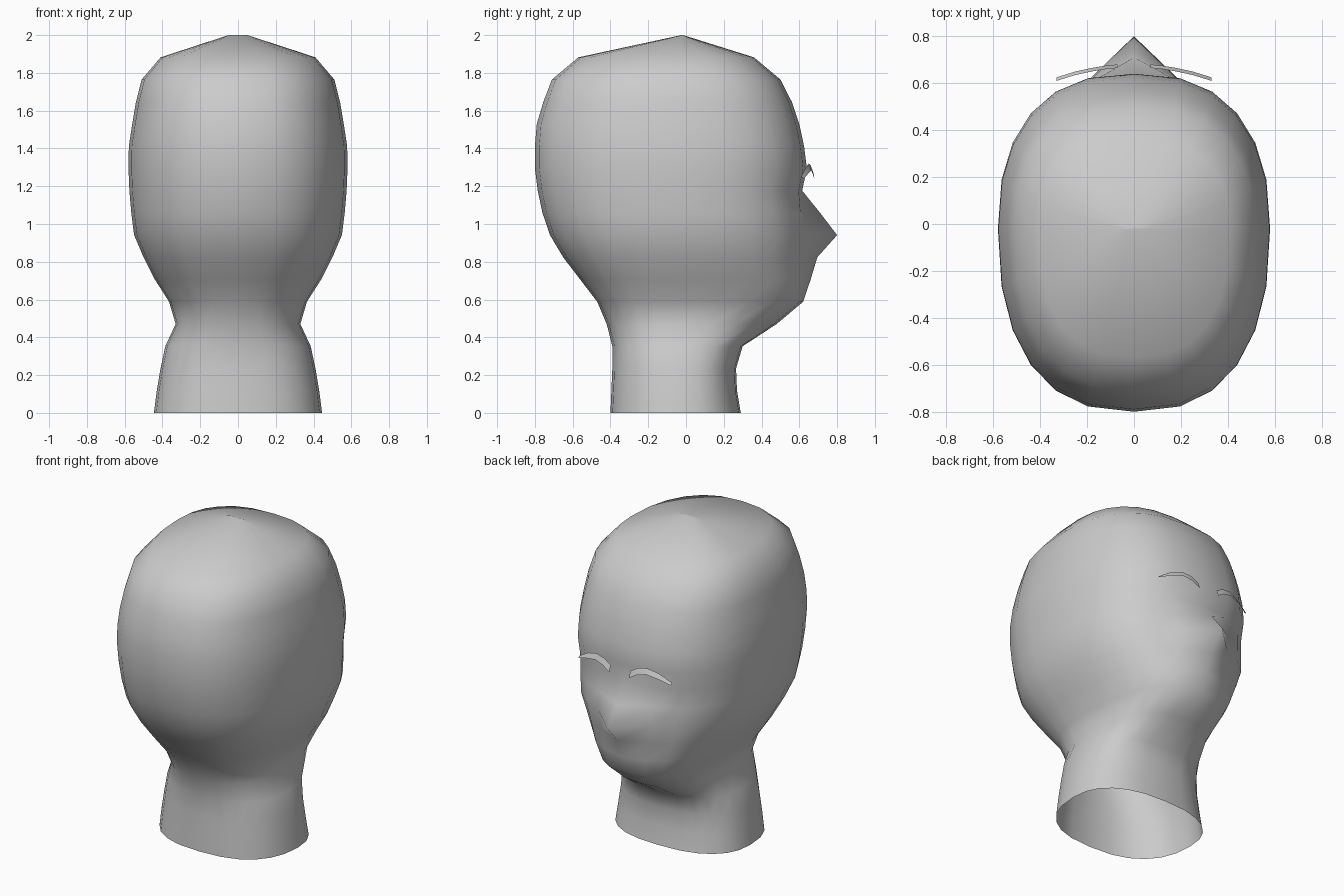
import bpy, bmesh, math

cube = bpy.data.objects.get("Cube")
if cube:
    bpy.data.objects.remove(cube, do_unlink=True)

grey = bpy.data.materials.new("plain_grey")
grey.use_nodes = True
colour = (0.6, 0.6, 0.6, 1)
grey.diffuse_color = colour
grey.node_tree.nodes["Principled BSDF"].inputs["Base Color"].default_value = colour


def make_object(name, bm):
    mesh = bpy.data.meshes.new(name)
    bm.to_mesh(mesh)
    bm.free()
    mesh.materials.append(grey)
    for face in mesh.polygons:
        face.use_smooth = True
    obj = bpy.data.objects.new(name, mesh)
    bpy.context.collection.objects.link(obj)
    return obj


# Head sections: half width, back y, front y, extra reach of the nose line
SECTIONS = [
    (0.445, -0.40, 0.29, 0),
    (0.43, -0.395, 0.27, 0),
    (0.41, -0.39, 0.265, 0),
    (0.385, -0.39, 0.30, 0),
    (0.33, -0.42, 0.48, 0),
    (0.365, -0.47, 0.62, 0),
    (0.44, -0.56, 0.635, 0.025),
    (0.50, -0.65, 0.63, 0.065),
    (0.55, -0.72, 0.64, 0.16),
    (0.565, -0.76, 0.625, 0.085),
    (0.575, -0.785, 0.615, 0),
    (0.58, -0.80, 0.64, 0),
    (0.578, -0.80, 0.625, 0),
    (0.56, -0.79, 0.60, 0),
    (0.54, -0.755, 0.56, 0),
    (0.51, -0.71, 0.50, 0),
    (0.41, -0.57, 0.36, 0),
    (0.05, -0.025, -0.015, 0),
]
SEGMENTS = 24
CENTRE = -0.02


def signed_power(value, power):
    return math.copysign(abs(value) ** power, value)


# Head and neck: rounded sections lofted upward, open at the base
bm = bmesh.new()
rings = []
for level, (width, back, front, nose) in enumerate(SECTIONS):
    ring = []
    z = 2 * level / (len(SECTIONS) - 1)
    for i in range(SEGMENTS):
        angle = math.tau * i / SEGMENTS
        x = width * signed_power(math.sin(angle), 0.8)
        c = signed_power(math.cos(angle), 0.85)
        reach = front - CENTRE if c > 0 else CENTRE - back
        y = CENTRE + reach * c + (nose if i == 0 else 0)
        ring.append(bm.verts.new((x, y, z)))
    rings.append(ring)
for low, high in zip(rings, rings[1:]):
    for i in range(SEGMENTS):
        j = (i + 1) % SEGMENTS
        bm.faces.new((low[j], low[i], high[i], high[j]))
bm.faces.new(reversed(rings[-1]))
bmesh.ops.recalc_face_normals(bm, faces=bm.faces)
make_object("head", bm)

# Eyebrows: arched strips tapering outward, (x, y, upper z, lower z)
BROW = [
    (0.07, 0.68, 1.28, 1.24),
    (0.12, 0.675, 1.31, 1.27),
    (0.18, 0.665, 1.32, 1.285),
    (0.25, 0.65, 1.30, 1.27),
    (0.33, 0.625, 1.25, 1.24),
]
for side, name in ((1, "left_eyebrow"), (-1, "right_eyebrow")):
    bm = bmesh.new()
    pairs = [(bm.verts.new((side * x, y - 0.015, top)),
              bm.verts.new((side * x, y, bottom)))
             for x, y, top, bottom in BROW]
    for (a, b), (c, d) in zip(pairs, pairs[1:]):
        face = bm.faces.new((a, b, d, c))
        face.normal_update()
        if face.normal.y < 0:
            face.normal_flip()
    make_object(name, bm)
